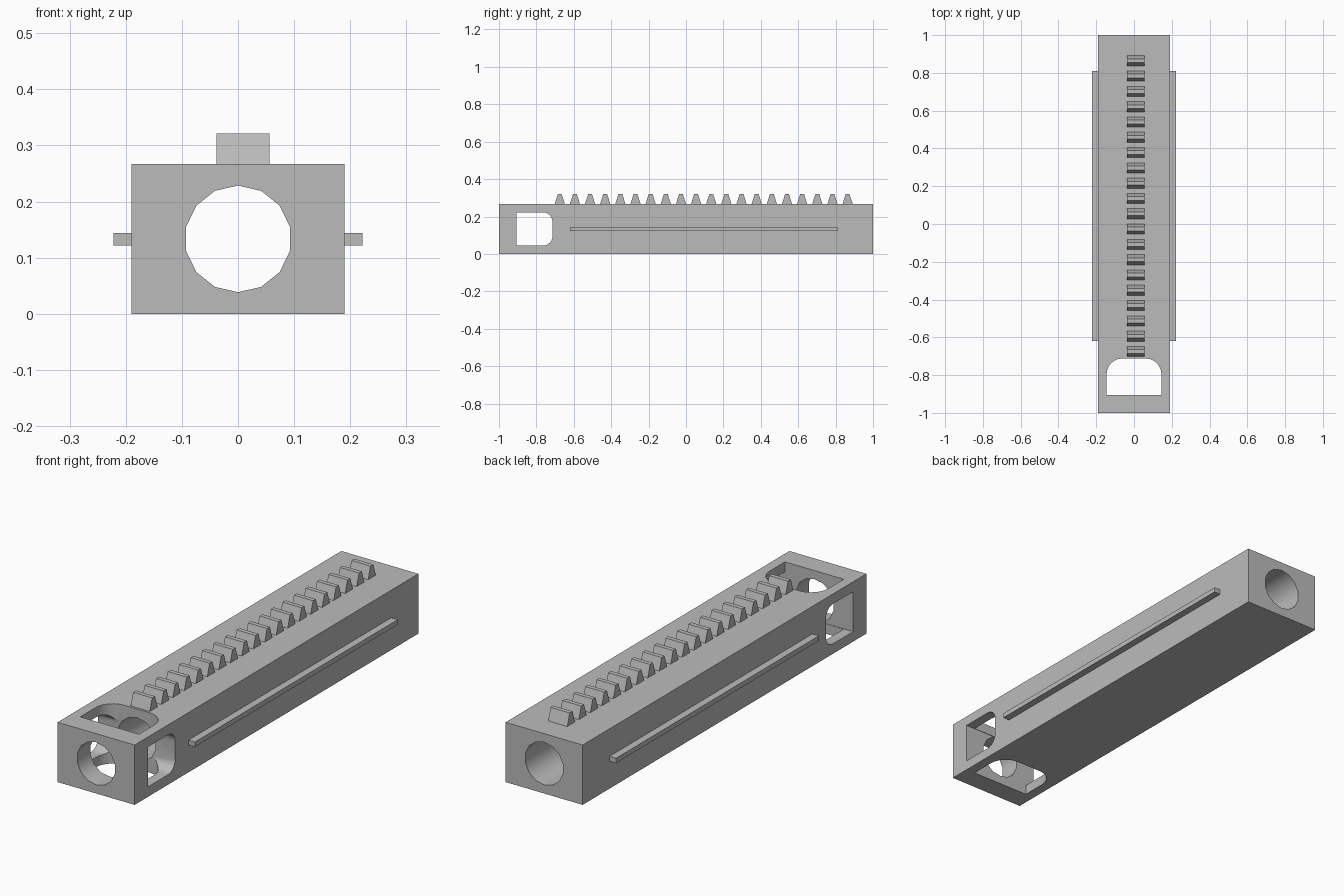
import bpy, bmesh
from math import pi, sin, cos
from mathutils import Vector

if "Cube" in bpy.data.objects:
    bpy.data.objects.remove(bpy.data.objects["Cube"])

# Single plain grey finish
grey = bpy.data.materials.new("plain_grey")
grey.use_nodes = True
colour = (0.5, 0.5, 0.5, 1)
grey.diffuse_color = colour
grey.node_tree.nodes["Principled BSDF"].inputs["Base Color"].default_value = colour

HALF_W, HEIGHT = 0.19, 0.267
MID_Z = HEIGHT / 2


def prism(name, points, start, offset):
    """Extrude a 2D profile; start maps a profile point to 3D."""
    bm = bmesh.new()
    face = bm.faces.new([bm.verts.new(start(*p)) for p in points])
    moved = bmesh.ops.extrude_face_region(bm, geom=[face])["geom"]
    bmesh.ops.translate(bm, vec=Vector(offset),
                        verts=[v for v in moved if isinstance(v, bmesh.types.BMVert)])
    bmesh.ops.recalc_face_normals(bm, faces=bm.faces)
    mesh = bpy.data.meshes.new(name)
    bm.to_mesh(mesh)
    bm.free()
    mesh.materials.append(grey)
    obj = bpy.data.objects.new(name, mesh)
    bpy.context.collection.objects.link(obj)
    return obj


def box(name, x0, x1, y0, y1, z0, z1):
    return prism(name, [(x0, y0), (x1, y0), (x1, y1), (x0, y1)],
                 lambda x, y: (x, y, z0), (0, 0, z1 - z0))


def arched(y0, y1, half, r, steps=6):
    """Window profile (across, y): square at the front, rounded at the back."""
    angles = [i * pi / 2 / steps for i in range(steps + 1)]
    right = [(half, y0)] + [(half - r + r * cos(a), y1 - r + r * sin(a)) for a in angles]
    return right + [(-u, y) for u, y in reversed(right)]


# Main bar
body = box("rack_body", -HALF_W, HALF_W, -1, 1, 0, HEIGHT)

# Lengthwise bore, vertical window and cross window
SIDES = 14
bore = [(0.095 * sin(2 * pi * i / SIDES), 0.095 * cos(2 * pi * i / SIDES)) for i in range(SIDES)]
cutters = [
    prism("bore_cutter", bore, lambda x, z: (x, -1.2, MID_Z + z), (0, 2.4, 0)),
    prism("vertical_window_cutter", arched(-0.905, -0.712, 0.145, 0.083),
          lambda x, y: (x, y, -0.2), (0, 0, 0.8)),
    prism("cross_window_cutter", arched(-0.907, -0.714, 0.089, 0.05),
          lambda u, y: (-0.5, y, MID_Z + u), (1, 0, 0)),
]
bpy.context.view_layer.objects.active = body
body.select_set(True)
for cutter in cutters:
    cutter.hide_render = True
    cut = body.modifiers.new(cutter.name, "BOOLEAN")
    cut.operation, cut.solver, cut.object = "DIFFERENCE", "EXACT", cutter
    bpy.ops.object.modifier_apply(modifier=cut.name)
    bpy.data.objects.remove(cutter)
bpy.ops.object.shade_smooth_by_angle(angle=pi / 6)

# Guide rails on both sides
for side, sign in (("left", 1), ("right", -1)):
    x0, x1 = sorted((sign * HALF_W, sign * 0.222))
    box(side + "_guide_rail", x0, x1, -0.62, 0.81, 0.122, 0.144)

# Row of tapered teeth along the top
teeth = prism("rack_teeth",
              [(-0.027, HEIGHT), (0.027, HEIGHT), (0.010, 0.321), (-0.010, 0.321)],
              lambda y, z: (-0.038, y - 0.675, z), (0.094, 0, 0))
row = teeth.modifiers.new("tooth_row", "ARRAY")
row.count = 20
row.use_relative_offset = False
row.use_constant_offset = True
row.constant_offset_displace = (0, 0.081, 0)
